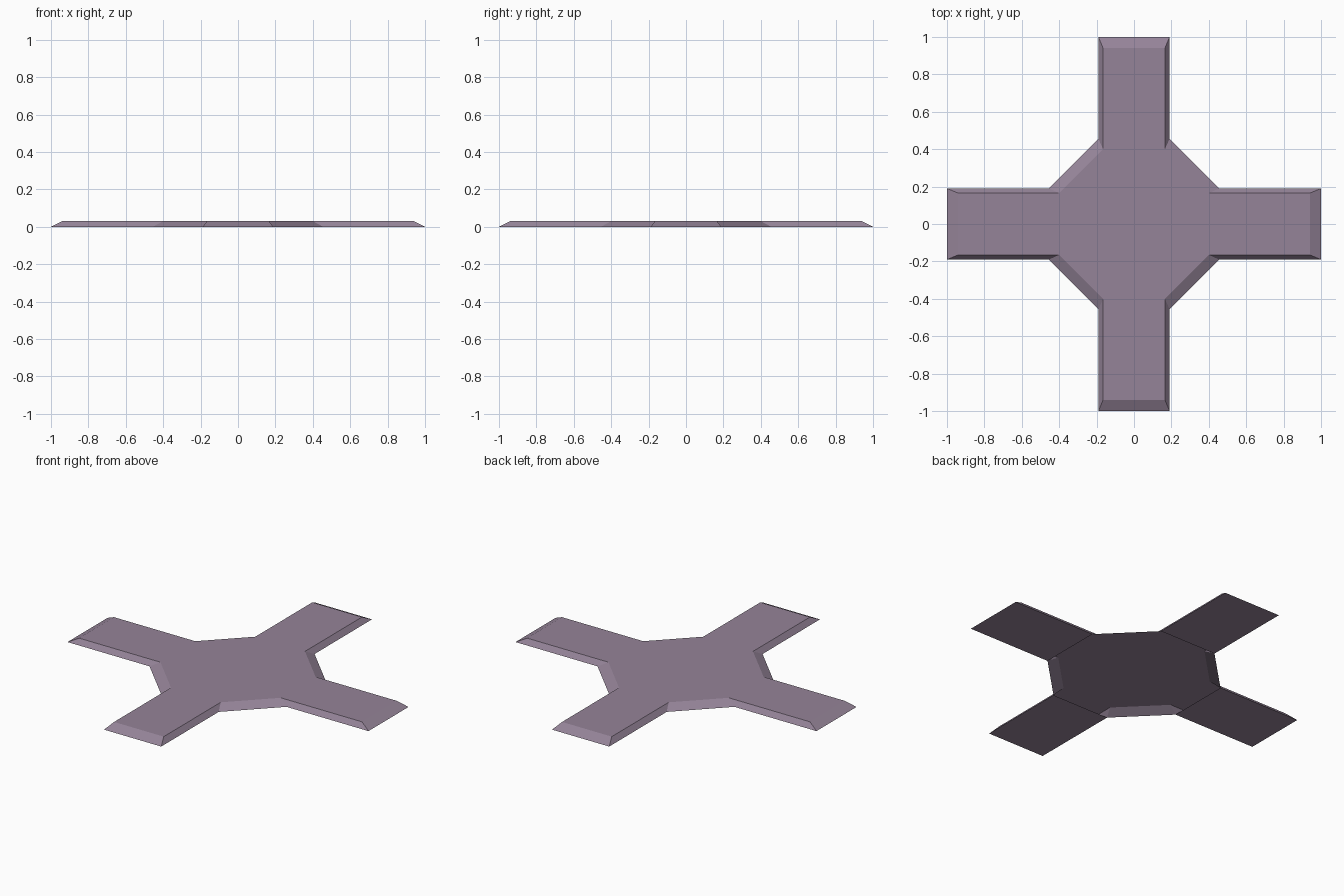
import bpy, bmesh
from mathutils import Matrix, Vector

if "Cube" in bpy.data.objects:
    bpy.data.objects.remove(bpy.data.objects["Cube"])

H = 0.03                                   # plate height
mat = bpy.data.materials.new("dusty mauve")
mat.diffuse_color = (0.30, 0.23, 0.315, 1)
mat.use_nodes = True
mat.node_tree.nodes["Principled BSDF"].inputs["Base Color"].default_value = mat.diffuse_color


def make_object(name, polys):
    """Build one flat-shaded object from polygons repeated every 90 degrees."""
    bm = bmesh.new()
    for poly, turns in polys:
        for k in range(turns):
            rot = Matrix.Rotation(k * 1.5707963268, 3, 'Z')
            bm.faces.new([bm.verts.new(rot @ Vector(p)) for p in poly])
    bmesh.ops.remove_doubles(bm, verts=bm.verts, dist=1e-4)
    mesh = bpy.data.meshes.new(name)
    bm.to_mesh(mesh)
    bm.free()
    mesh.materials.append(mat)
    obj = bpy.data.objects.new(name, mesh)
    bpy.context.collection.objects.link(obj)


# Top rim and wider foot of one arm along +x: (inner x, outer x, half width)
ti, to, tw = 0.40, 0.94, 0.165
fi, fo, fw = 0.455, 1.0, 0.19

# Hub: eight-sided deck, open underneath, with four sloped diagonal sides
deck = [(ti, -tw, H), (ti, tw, H), (tw, ti, H), (-tw, ti, H),
        (-ti, tw, H), (-ti, -tw, H), (-tw, -ti, H), (tw, -ti, H)]
slope = [(fi, fw, 0), (fw, fi, 0), (tw, ti, H), (ti, tw, H)]
make_object("hub", [(deck, 1), (slope, 4)])

# Arms: deck, two sloped sides, sloped end and a closed underside
make_object("arms", [
    ([(ti, -tw, H), (to, -tw, H), (to, tw, H), (ti, tw, H)], 4),
    ([(fi, -fw, 0), (fo, -fw, 0), (to, -tw, H), (ti, -tw, H)], 4),
    ([(fo, fw, 0), (fi, fw, 0), (ti, tw, H), (to, tw, H)], 4),
    ([(fo, -fw, 0), (fo, fw, 0), (to, tw, H), (to, -tw, H)], 4),
    ([(fi, -fw, 0), (fi, fw, 0), (fo, fw, 0), (fo, -fw, 0)], 4),
])
